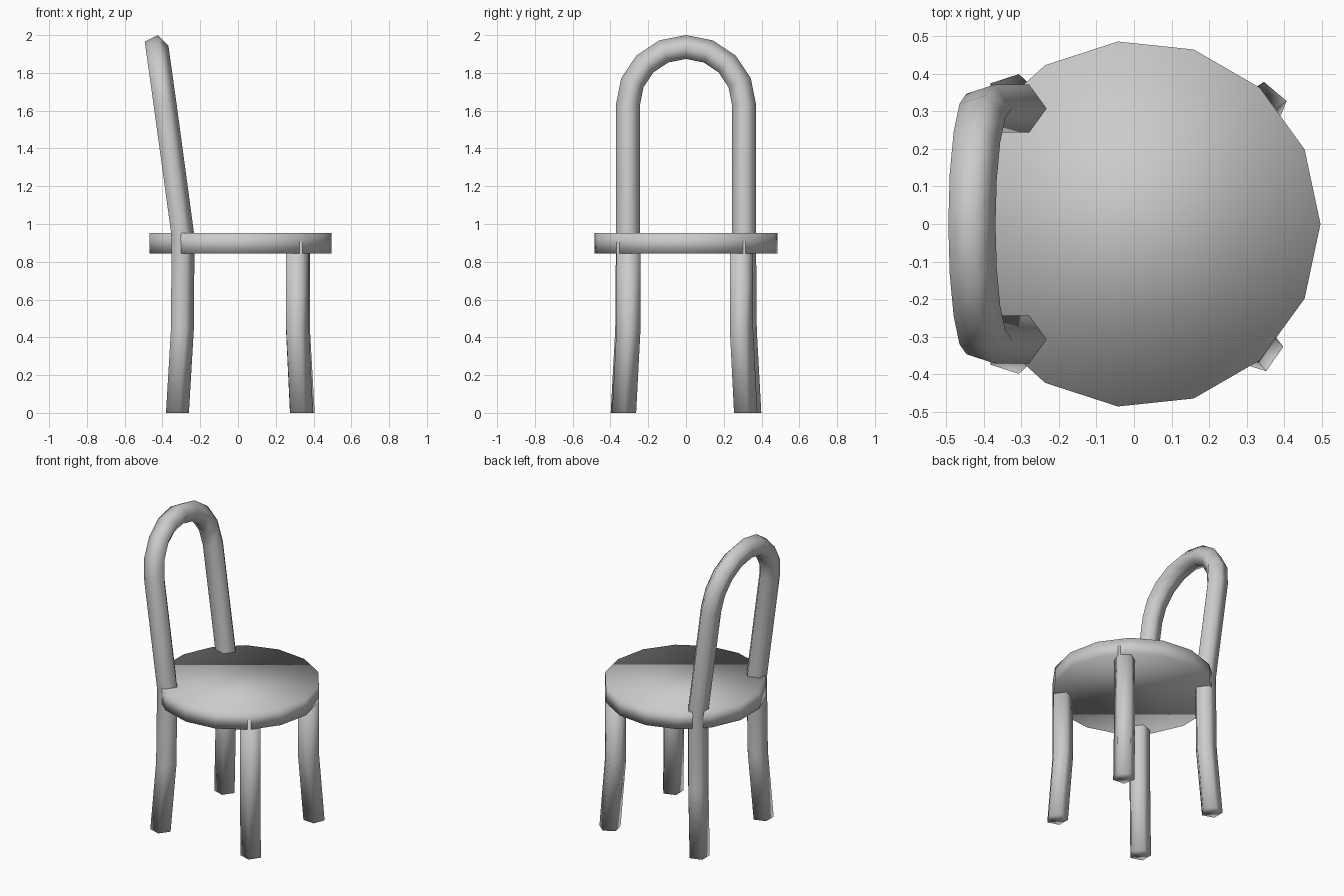
import bpy, bmesh
from math import sin, cos, pi, radians
from mathutils import Vector

if "Cube" in bpy.data.objects:
    bpy.data.objects.remove(bpy.data.objects["Cube"])

TUBE_R = 0.067
SIDES = 5
X, Y = Vector((1, 0, 0)), Vector((0, 1, 0))


def finish(name, bm):
    """Turn a bmesh into a smooth-shaded object."""
    bmesh.ops.recalc_face_normals(bm, faces=bm.faces)
    for f in bm.faces:
        f.smooth = True
    mesh = bpy.data.meshes.new(name)
    bm.to_mesh(mesh)
    bm.free()
    obj = bpy.data.objects.new(name, mesh)
    bpy.context.collection.objects.link(obj)
    return obj


def tube(name, stations):
    """Skin a five-sided tube over (centre, u axis, v axis, start angle)."""
    bm = bmesh.new()
    rings = []
    for c, u, v, turn in stations:
        angles = [turn + 2 * pi * k / SIDES for k in range(SIDES)]
        rings.append([bm.verts.new(Vector(c) + TUBE_R * (u * cos(a) + v * sin(a)))
                      for a in angles])
    for a, b in zip(rings, rings[1:]):
        for k in range(SIDES):
            j = (k + 1) % SIDES
            bm.faces.new((a[k], a[j], b[j], b[k]))
    bm.faces.new(rings[0])
    bm.faces.new(rings[-1])
    return finish(name, bm)


# Seat: 15-sided disc
bm = bmesh.new()
bmesh.ops.create_cone(bm, cap_ends=True, segments=15,
                      radius1=0.488, radius2=0.488, depth=0.108)
for v in bm.verts:
    # put one corner exactly on +x
    v.co.x, v.co.y = v.co.y, v.co.x
bmesh.ops.translate(bm, verts=bm.verts, vec=(0.008, 0, 0.899))
finish("seat", bm)

# Back frame: rear legs and leaning arch as one bent tube
lean = radians(8)
up = Vector((-sin(lean), 0, cos(lean)))
normal = Vector((cos(lean), 0, sin(lean)))
arch_r = 0.307
arch_centre = Vector((-0.392, 0, 1.63))


def rear_leg(side):
    points = [(-0.327, 0.335, 0), (-0.301, 0.311, 0.44), (-0.297, 0.307, 0.93)]
    return [((x, side * y, z), X, side * Y, 0) for x, y, z in points]


arch = []
for i in range(9):
    a = pi * i / 8
    radial = Y * cos(a) + up * sin(a)
    arch.append((arch_centre + radial * arch_r, normal, radial, 0))
tube("back_frame", rear_leg(1) + arch + rear_leg(-1)[::-1])

# Front legs: splayed below a bend, tops set into the seat
for name, foot, top, turn in (
        ("front_leg_left", (0.341, 0.311), (0.316, 0.289), 14),
        ("front_leg_right", (0.330, -0.328), (0.309, -0.305), 1)):
    tube(name, [((*p, z), X, Y, radians(turn))
                for p, z in ((foot, 0), (top, 0.44), (top, 0.91))])
